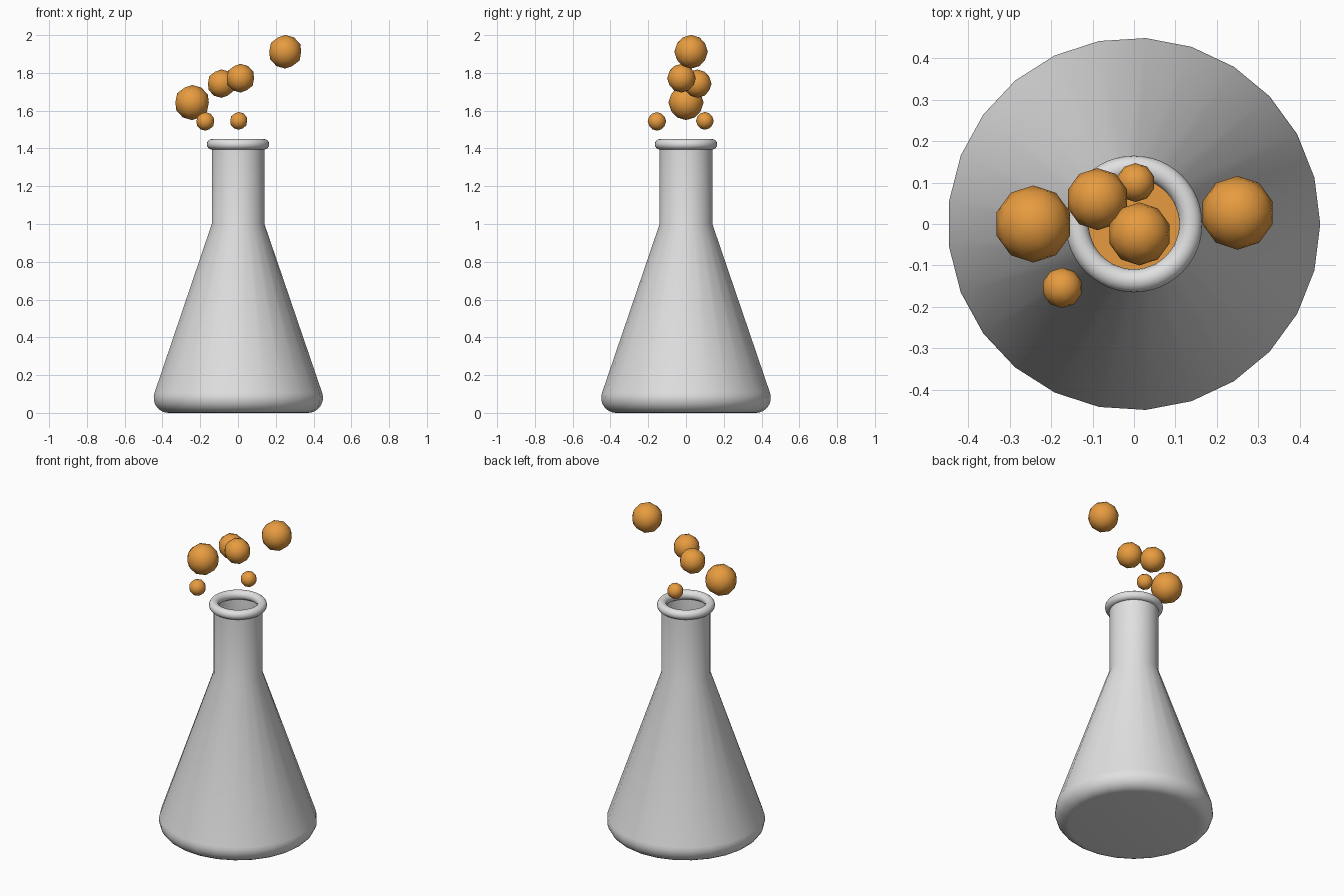
import bpy, bmesh, math

if "Cube" in bpy.data.objects:
    bpy.data.objects.remove(bpy.data.objects["Cube"])

SIDES = 25


def material(name, rgb):
    m = bpy.data.materials.new(name)
    m.diffuse_color = (*rgb, 1.0)
    m.use_nodes = True
    m.node_tree.nodes["Principled BSDF"].inputs["Base Color"].default_value = m.diffuse_color
    return m


glass = material("pale_grey_glass", (0.75, 0.75, 0.75))
orange = material("orange_liquid", (0.8, 0.33, 0.05))


def smooth(obj, degrees=35):
    bpy.ops.object.select_all(action='DESELECT')
    obj.select_set(True)
    bpy.context.view_layer.objects.active = obj
    bpy.ops.object.shade_smooth_by_angle(angle=math.radians(degrees))


def lathe(name, profile, mat, close_top):
    """Spin an (r, z) profile around z, with a flat cap at the bottom."""
    bm = bmesh.new()
    rings = [[bm.verts.new((r * math.cos(math.tau * i / SIDES),
                            r * math.sin(math.tau * i / SIDES), z))
              for i in range(SIDES)] for r, z in profile]
    for a, b in zip(rings, rings[1:]):
        for i in range(SIDES):
            j = (i + 1) % SIDES
            bm.faces.new((a[i], a[j], b[j], b[i]))
    bm.faces.new(rings[0][::-1])
    if close_top:
        bm.faces.new(rings[-1])
    mesh = bpy.data.meshes.new(name)
    bm.to_mesh(mesh)
    bm.free()
    obj = bpy.data.objects.new(name, mesh)
    bpy.context.collection.objects.link(obj)
    mesh.materials.append(mat)
    smooth(obj)
    return obj


def rounded_base(centre_r, fillet, bottom, inset=0.0, steps=8):
    """Fillet from the flat bottom round to the slope of the cone."""
    r = fillet - inset
    points = []
    for k in range(steps + 1):
        a = math.radians(-90 + 108.9 * k / steps)
        points.append((centre_r + r * math.cos(a), bottom + r + r * math.sin(a)))
    return points


# Flask: rounded base, cone, open neck
base = rounded_base(0.37, 0.08, 0.0)
lathe("flask", base + [(0.14, 1.0), (0.14, 1.42)], glass, False)

# Liquid inside the lower part of the cone
level = 0.55
(r0, z0) = base[-1]
r_level = r0 + (0.14 - r0) * (level - z0) / (1.0 - z0) - 0.012
lathe("liquid", rounded_base(0.37, 0.08, 0.012, 0.012) + [(r_level, level)],
      orange, True)

# Rolled lip at the mouth
bpy.ops.mesh.primitive_torus_add(major_radius=0.137, minor_radius=0.028,
                                 major_segments=48, minor_segments=16,
                                 location=(0, 0, 1.422))
lip = bpy.context.object
lip.name = "lip"
lip.data.materials.append(glass)
smooth(lip)

# Bubbles rising out of the neck: x, y, z, radius
bubbles = [
    (-0.243, 0.0, 1.643, 0.093),
    (-0.088, 0.06, 1.743, 0.075),
    (0.013, -0.024, 1.772, 0.076),
    (0.25, 0.027, 1.912, 0.089),
    (-0.173, -0.154, 1.543, 0.049),
    (0.004, 0.1, 1.546, 0.047),
]
for n, (x, y, z, r) in enumerate(bubbles, 1):
    bpy.ops.mesh.primitive_ico_sphere_add(subdivisions=2, radius=r,
                                          location=(x, y, z))
    bubble = bpy.context.object
    bubble.name = f"bubble_{n}"
    bubble.data.materials.append(orange)
    smooth(bubble)
